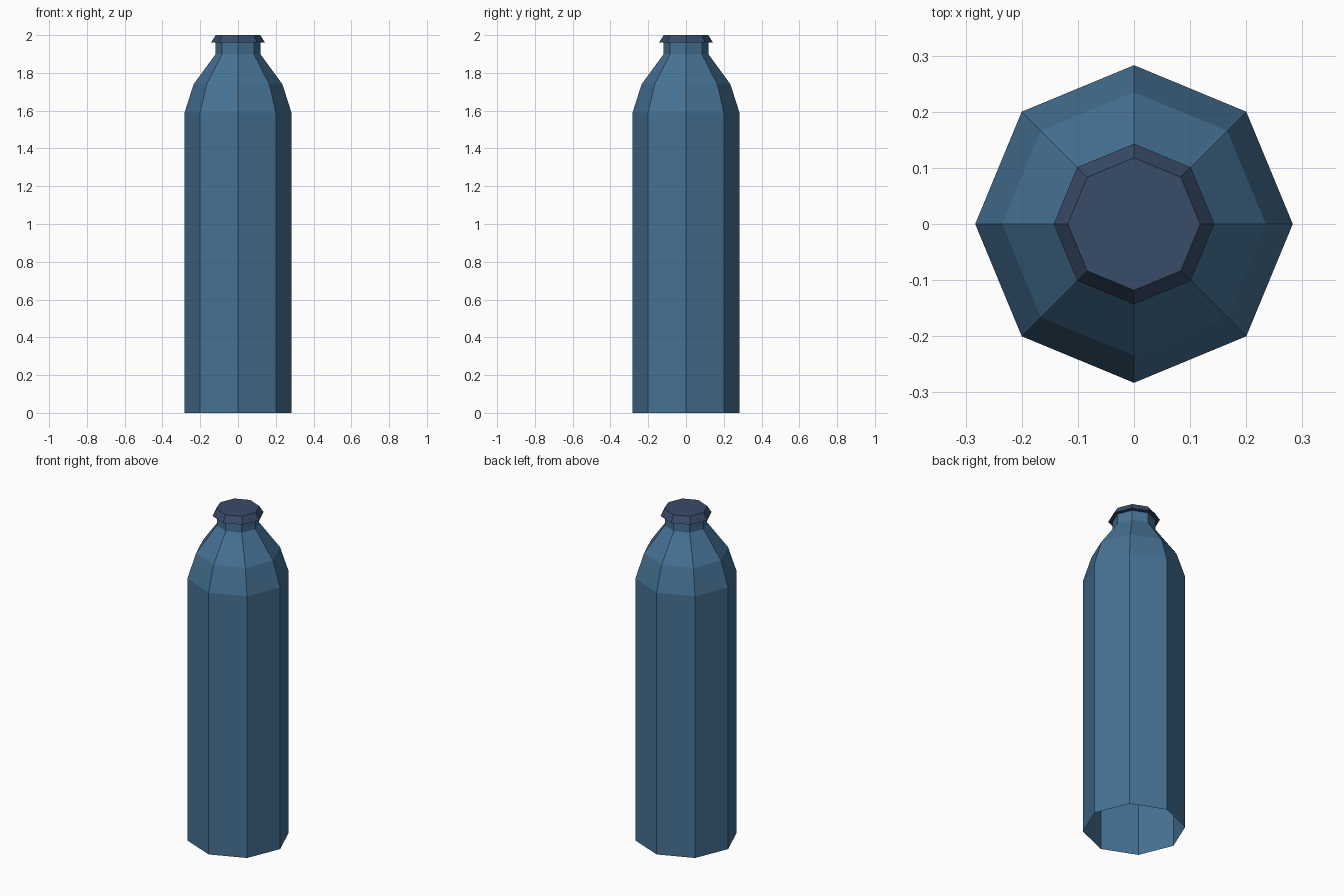
import bpy
import bmesh
import math

if "Cube" in bpy.data.objects:
    bpy.data.objects.remove(bpy.data.objects["Cube"])

SIDES = 8


def material(name, rgb):
    m = bpy.data.materials.new(name)
    m.diffuse_color = (*rgb, 1.0)
    m.use_nodes = True
    m.node_tree.nodes["Principled BSDF"].inputs["Base Color"].default_value = m.diffuse_color
    return m


def lathe(name, profile, mat, cap_top=False):
    """Spin a (radius, height) profile into a flat-faced octagonal shell."""
    bm = bmesh.new()
    rings = []
    for r, z in profile:
        rings.append([bm.verts.new((r * math.cos(2 * math.pi * i / SIDES),
                                    r * math.sin(2 * math.pi * i / SIDES), z))
                      for i in range(SIDES)])
    for low, high in zip(rings, rings[1:]):
        for i in range(SIDES):
            j = (i + 1) % SIDES
            bm.faces.new((low[i], low[j], high[j], high[i]))
    if cap_top:
        bm.faces.new(rings[-1])
    mesh = bpy.data.meshes.new(name)
    bm.to_mesh(mesh)
    bm.free()
    mesh.materials.append(mat)
    obj = bpy.data.objects.new(name, mesh)
    bpy.context.collection.objects.link(obj)
    return obj


glass_blue = material("glass blue", (0.061, 0.168, 0.300))
cap_navy = material("cap navy", (0.040, 0.072, 0.140))

# Bottle: straight body, two-step shoulder and neck, open at the bottom
lathe("bottle_body",
      [(0.283, 0.0), (0.283, 1.59), (0.235, 1.74), (0.118, 1.90), (0.118, 1.96)],
      glass_blue)

# Cap: flared underside lip, tapered side and flat top
lathe("bottle_cap",
      [(0.118, 1.96), (0.143, 1.96), (0.118, 2.0)],
      cap_navy, cap_top=True)
